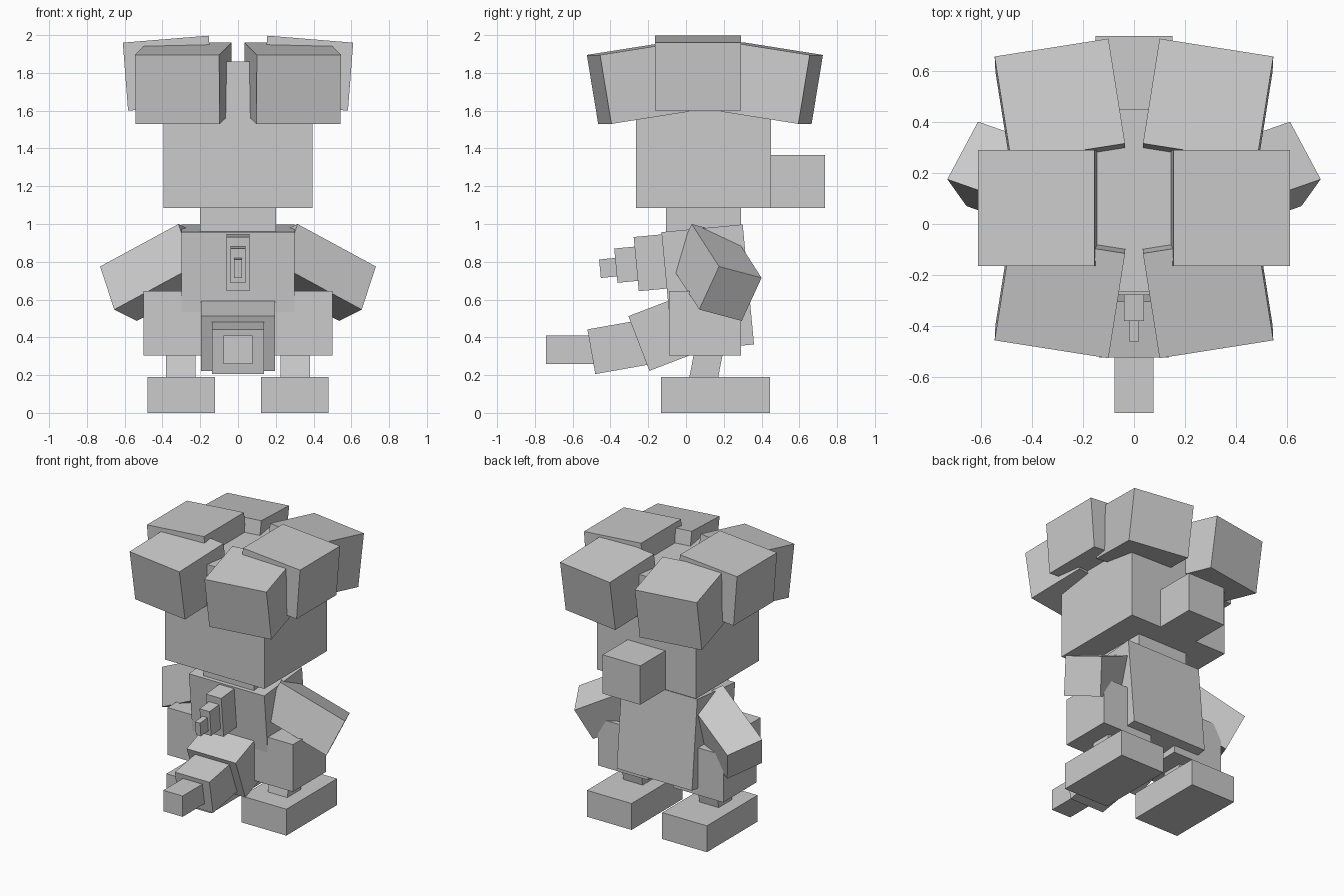
import bpy, bmesh
from math import radians
from mathutils import Matrix, Vector

old = bpy.data.objects.get("Cube")
if old:
    bpy.data.objects.remove(old, do_unlink=True)

grey = bpy.data.materials.new("plain grey")
grey.use_nodes = True
grey.diffuse_color = (0.6, 0.6, 0.6, 1)
grey.node_tree.nodes["Principled BSDF"].inputs["Base Color"].default_value = (0.6, 0.6, 0.6, 1)


def slab(name, corner, *edges):
    """Box spanned by three edge vectors that leave one corner."""
    edges = [Vector(e) for e in edges]
    centre = Vector(corner) + sum(edges, Vector()) / 2
    frame = Matrix(edges).transposed().to_4x4()
    bm = bmesh.new()
    bmesh.ops.create_cube(bm, size=1, matrix=frame)
    bmesh.ops.recalc_face_normals(bm, faces=bm.faces)
    mesh = bpy.data.meshes.new(name)
    bm.to_mesh(mesh)
    bm.free()
    mesh.materials.append(grey)
    obj = bpy.data.objects.new(name, mesh)
    obj.location = centre
    bpy.context.collection.objects.link(obj)


def pair(name, corner, *edges):
    """Slab on the left side and its mirror image on the right."""
    for side, s in (("left", 1), ("right", -1)):
        flipped = [(s * x, y, z) for x, y, z in (corner, *edges)]
        slab(f"{side}_{name}", *flipped)


def block(name, x, width, y, z, depth, height, tilt=0):
    """Box placed by its top front edge and pitched about x; paired when x is not 0."""
    turn = Matrix.Rotation(radians(tilt), 3, "X")
    make = pair if x else slab
    make(name, (x - width / 2, y, z), (width, 0, 0),
         turn @ Vector((0, depth, 0)), turn @ Vector((0, 0, -height)))


# Head, bun and neck
block("head", 0, 0.79, -0.265, 1.86, 0.715, 0.775)
block("back_bun", 0, 0.3, 0.44, 1.365, 0.295, 0.28)
block("neck", 0, 0.4, -0.105, 1.1, 0.395, 0.2)

# Hair blocks: one at each side, two in front, two behind
pair("side_hair", (0.61, -0.165, 1.96), (-0.455, 0, 0.037), (0, 0.455, 0), (-0.028, 0, -0.36))
for place, s in (("front", -1), ("back", 1)):
    pair(place + "_hair", (0.1, 0.1 + s * 0.625, 1.895), (0.445, s * -0.07, 0),
         (-0.065, s * -0.41, 0.065), (-0.003, s * -0.06, -0.365))

# Torso and arms
block("torso", 0, 0.6, -0.13, 0.957, 0.432, 0.638, 5.4)
pair("arm", (0.73, 0.175, 0.775), (-0.415, -0.145, 0.225),
     (-0.075, -0.105, -0.228), (-0.12, 0.225, -0.06))

# Stepped chest spike
block("spike_base", 0, 0.12, -0.277, 0.931, 0.2, 0.288, 5.4)
block("spike_middle", 0, 0.08, -0.38, 0.87, 0.15, 0.182, 5.4)
block("spike_tip", 0, 0.04, -0.46, 0.812, 0.12, 0.098, 5.4)

# Stepped front trunk
block("trunk_base", 0, 0.39, -0.305, 0.512, 0.36, 0.31, 21)
block("trunk_middle", 0, 0.275, -0.522, 0.442, 0.3, 0.24, 10)
block("trunk_tip", 0, 0.154, -0.74, 0.41, 0.25, 0.15)

# Legs
block("thigh", 0.3, 0.4, -0.09, 0.645, 0.38, 0.34)
block("ankle", 0.303, 0.154, 0.047, 0.34, 0.15, 0.18, -11)
block("foot", 0.3, 0.356, -0.132, 0.19, 0.577, 0.19)
